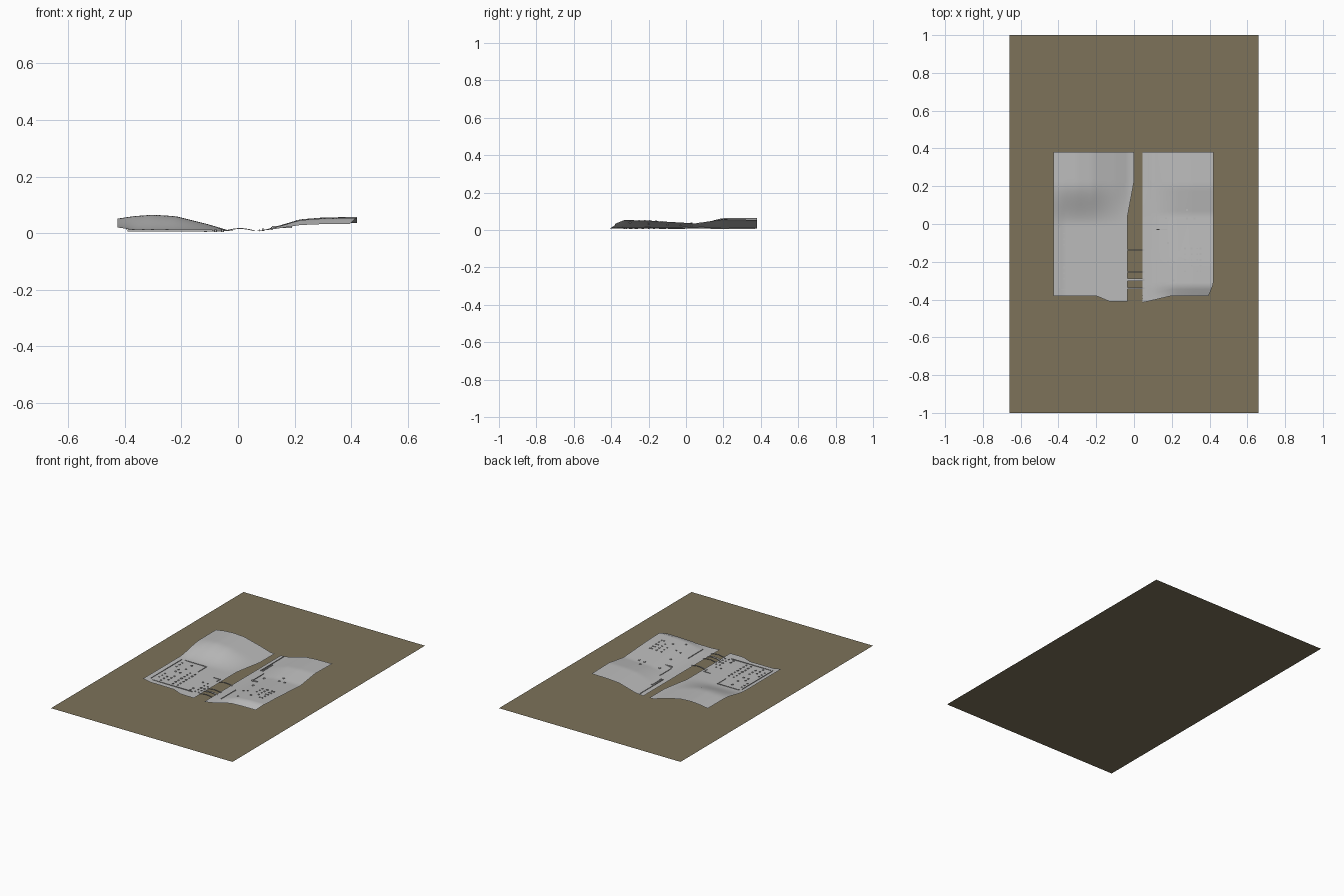
import bpy, bmesh, math, random

if "Cube" in bpy.data.objects:
    bpy.data.objects.remove(bpy.data.objects["Cube"])

random.seed(4)


def material(name, rgb):
    m = bpy.data.materials.new(name)
    m.diffuse_color = (*rgb, 1)
    m.use_nodes = True
    m.node_tree.nodes["Principled BSDF"].inputs["Base Color"].default_value = m.diffuse_color
    return m


EARTH = material("olive earth", (0.205, 0.171, 0.102))
STONE = material("pale grey stone", (0.5, 0.5, 0.5))


def finish(name, bm, mat, smooth=False):
    me = bpy.data.meshes.new(name)
    bm.to_mesh(me)
    bm.free()
    ob = bpy.data.objects.new(name, me)
    bpy.context.collection.objects.link(ob)
    me.materials.append(mat)
    if smooth:
        me.polygons.foreach_set("use_smooth", [True] * len(me.polygons))
    return ob


def lerp(points, t):
    """Piecewise linear profile."""
    if t <= points[0][0]:
        return points[0][1]
    for (a, fa), (b, fb) in zip(points, points[1:]):
        if t <= b:
            return fa + (fb - fa) * (t - a) / (b - a)
    return points[-1][1]


def smoothstep(t, a, b):
    t = min(1, max(0, (t - a) / (b - a)))
    return t * t * (3 - 2 * t)


# Height rules of the two river banks
LEFT_HILL = [(-.42, .052), (-.37, .06), (-.3, .065), (-.22, .06), (-.1, .03), (-.03, .009), (0, .008)]
LEFT_TOWN = [(-.42, .02), (-.37, .011), (0, .008)]
RIGHT_RISE = [(.045, .008), (.1, .013), (.22, .046), (.3, .052), (.42, .054)]
RIGHT_SCALE = [(-.41, .5), (-.38, .55), (-.33, 1), (-.2, .92), (.05, .6), (.2, 1.08), (.38, 1)]


def left_height(x, y):
    t = smoothstep(y, -.01, .22)
    return lerp(LEFT_TOWN, x) * (1 - t) + lerp(LEFT_HILL, x) * t


def right_height(x, y):
    k = lerp(RIGHT_SCALE, y)
    return .008 + (lerp(RIGHT_RISE, x) - .008) * k


# Outline rules: river side, outer side and front edge
def left_river(y):
    return lerp([(-.41, -.035), (.05, -.035), (.23, 0), (.38, 0)], y)


def right_outer(y):
    return lerp([(-.38, .395), (-.32, .42)], y)


def left_front(x):
    return lerp([(-.2, -.38), (-.13, -.41)], x)


def right_front(x):
    return lerp([(.05, -.415), (.2, -.38)], x)


def bank(name, x0, x1, front, height, nx=28, ny=44):
    bm = bmesh.new()
    rows = []
    for j in range(ny + 1):
        v = j / ny
        row = []
        for i in range(nx + 1):
            y = -.38 + .76 * v
            x = x0(y) + (x1(y) - x0(y)) * i / nx
            y = front(x) + (.38 - front(x)) * v
            row.append(bm.verts.new((x, y, height(x, y))))
        rows.append(row)
    for a, b in zip(rows, rows[1:]):
        for i in range(nx):
            bm.faces.new((a[i], a[i + 1], b[i + 1], b[i]))
    return finish(name, bm, STONE, True)


def add_box(bm, x, y, z, sx, sy, sz):
    vs = bmesh.ops.create_cube(bm, size=1)["verts"]
    for v in vs:
        v.co = (x + v.co.x * sx, y + v.co.y * sy, z + v.co.z * sz)


def add_houses(bm, xs, ys, height, keep=.75, size=.009):
    for x in xs:
        for y in ys:
            if random.random() < keep:
                s = size * random.uniform(.7, 1.2)
                add_box(bm, x, y, height(x, y), s, s, .008)


# Ground sheet
bm = bmesh.new()
bm.faces.new([bm.verts.new(p) for p in ((-.66, -1, 0), (.66, -1, 0), (.66, 1, 0), (-.66, 1, 0))])
finish("ground_sheet", bm, EARTH)

# River banks
bank("left_bank", lambda y: -.425, left_river, left_front, left_height)
bank("right_bank", lambda y: .045, right_outer, right_front, right_height)

# Houses on the left bank, in street grids
bm = bmesh.new()
add_houses(bm, [-.37, -.335, -.302], [-.05 - .03 * i for i in range(10)], left_height, .7)
add_houses(bm, [-.25, -.215], [-.14 - .03 * i for i in range(7)], left_height, .8)
add_houses(bm, [-.15, -.115, -.08, -.055], [-.2, -.235, -.27, -.3, -.33], left_height, .65)
finish("left_houses", bm, STONE)

# Houses on the right bank
bm = bmesh.new()
add_houses(bm, [.27, .305, .335, .352], [-.13 - .03 * i for i in range(6)], right_height, .75)
add_houses(bm, [.17, .2, .24, .28, .32], [.075, .05, .03], right_height, .5)
add_houses(bm, [.18, .21], [-.1, -.15, -.2, -.25, -.3], right_height, .35)
finish("right_houses", bm, STONE)

# Low street walls (x, y, length x, length y)
bm = bmesh.new()
for x, y, sx, sy in ((-.3, -.01, .16, .003), (-.222, -.05, .003, .09), (-.395, -.18, .002, .32),
                     (-.08, -.108, .04, .003), (-.055, -.125, .003, .035), (-.24, -.345, .3, .002)):
    add_box(bm, x, y, left_height(x, y), sx, sy, .007)
for x, y, sx, sy in ((.118, -.265, .004, .15), (.075, .25, .003, .24), (.088, .18, .008, .1),
                     (.155, -.03, .07, .006), (.12, .04, .003, .12)):
    add_box(bm, x, y, right_height(x, y), sx, sy, .008)
finish("street_walls", bm, STONE)

# Arched bridges over the river
bm = bmesh.new()
for y, w in ((-.138, .006), (-.255, .006), (-.295, .012), (-.34, .006)):
    n = 8
    prev = None
    for i in range(n + 1):
        x = -.04 + .095 * i / n
        z = .01 + .007 * math.sin(math.pi * i / n)
        ring = [bm.verts.new((x, y + sy * w / 2, z + dz))
                for sy, dz in ((-1, -.002), (1, -.002), (1, .001), (-1, .001))]
        if prev:
            for k in range(4):
                bm.faces.new((prev[k], prev[(k + 1) % 4], ring[(k + 1) % 4], ring[k]))
        else:
            bm.faces.new(ring)
        prev = ring
    bm.faces.new(prev[::-1])
bmesh.ops.recalc_face_normals(bm, faces=bm.faces)
finish("bridges", bm, STONE)
